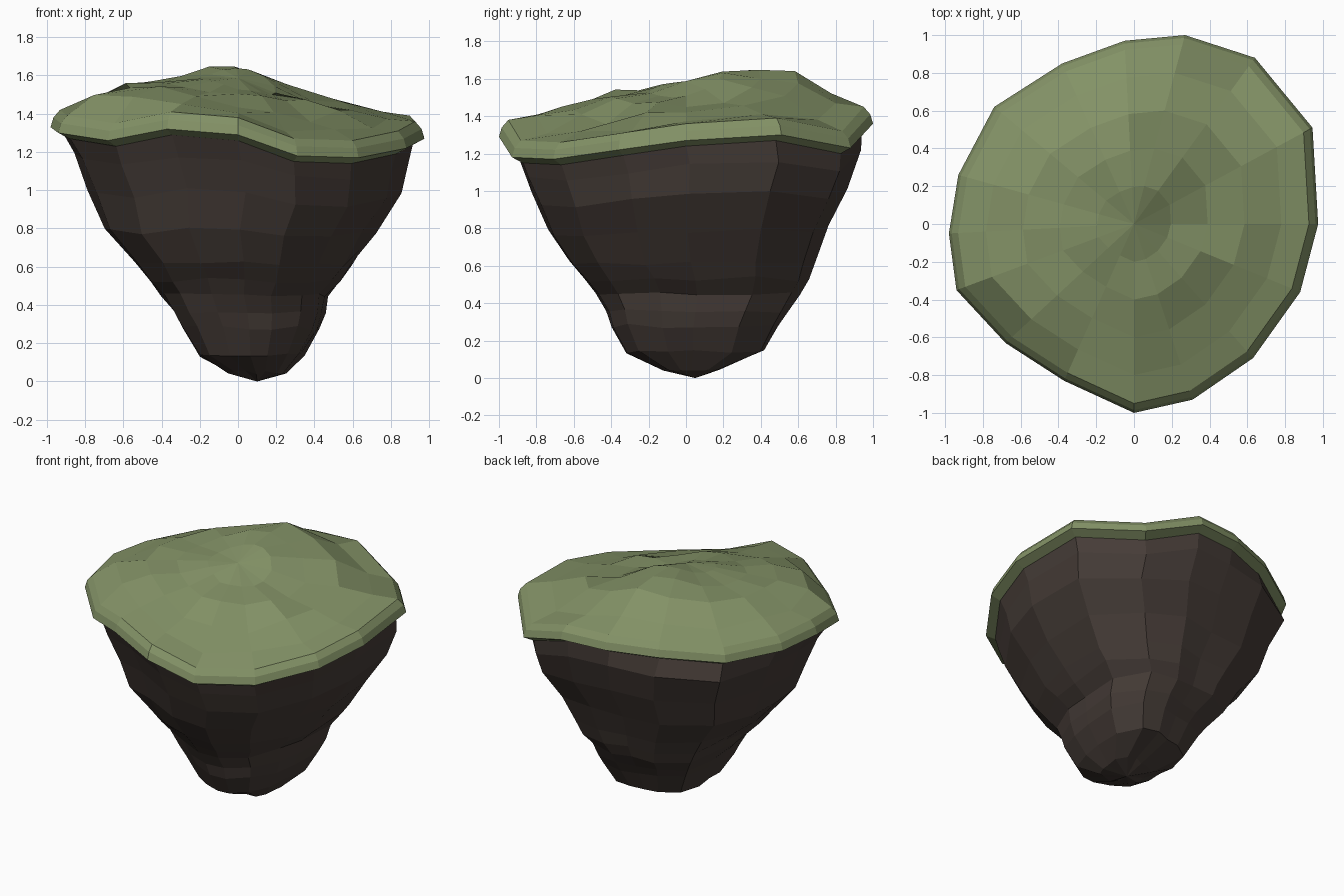
import bpy, bmesh, random
from math import atan2, sin
from mathutils import Vector

if "Cube" in bpy.data.objects:
    bpy.data.objects.remove(bpy.data.objects["Cube"])

random.seed(4)
N = 16

# Rim of the island: x, y and height of the widest edge
RIM = [(.975, 0, 1.27), (.945, .51, 1.30), (.64, .88, 1.23), (.27, 1.0, 1.36),
       (-.05, .97, 1.36), (-.38, .85, 1.35), (-.74, .62, 1.32), (-.93, .26, 1.32),
       (-.98, -.05, 1.33), (-.94, -.35, 1.30), (-.68, -.63, 1.26), (-.37, -.83, 1.32),
       (0, -1.0, 1.29), (.31, -.93, 1.18), (.63, -.71, 1.17), (.88, -.36, 1.22)]

# Hill heights on the turf
HILLS = [(-.05, 0, 1.59), (-.05, .3, 1.66), (-.05, .6, 1.65), (.22, .5, 1.57),
         (.5, .4, 1.46), (.55, 0, 1.42), (.3, -.15, 1.48), (.42, -.5, 1.35),
         (0, -.35, 1.51), (0, -.65, 1.43), (-.4, -.4, 1.55), (-.5, -.05, 1.57),
         (-.6, .25, 1.56), (-.37, .5, 1.59), (.68, .6, 1.43), (-.7, -.3, 1.53),
         (-.53, -.55, 1.52), (-.27, -.72, 1.46)]

# Rock levels: z, x min, x max, y min, y max
LEVELS = [(.05, -.05, .24, -.12, .18), (.14, -.20, .33, -.32, .40),
          (.28, -.29, .41, -.40, .48), (.36, -.34, .44, -.43, .53),
          (.45, -.40, .46, -.48, .60), (.53, -.46, .53, -.54, .64),
          (.62, -.54, .60, -.63, .68), (.78, -.70, .72, -.74, .76),
          (.97, -.78, .86, -.83, .86), (1.13, -.86, .89, -.89, .93)]


def material(name, color):
    m = bpy.data.materials.new(name)
    m.diffuse_color = (*color, 1)
    m.use_nodes = True
    m.node_tree.nodes["Principled BSDF"].inputs["Base Color"].default_value = m.diffuse_color
    return m


def lofted(name, rings, start, end, mat):
    """Stack rings of N points, closing each end with a fan to a point."""
    bm = bmesh.new()
    vs = [[bm.verts.new(p) for p in r] for r in rings]
    for a, b in zip(vs, vs[1:]):
        for i in range(N):
            j = (i + 1) % N
            bm.faces.new((a[i], a[j], b[j], b[i]))
    for ring, tip in ((vs[0], start), (vs[-1], end)):
        t = bm.verts.new(tip)
        for i in range(N):
            bm.faces.new((ring[i], ring[(i + 1) % N], t))
    bmesh.ops.recalc_face_normals(bm, faces=bm.faces)
    me = bpy.data.meshes.new(name)
    bm.to_mesh(me)
    bm.free()
    me.materials.append(mat)
    ob = bpy.data.objects.new(name, me)
    bpy.context.collection.objects.link(ob)
    return ob


def scaled_rim(s, dz):
    return [Vector((x * s, y * s, z + dz)) for x, y, z in RIM]


def turf_height(x, y):
    pts = HILLS + [tuple(p) for p in scaled_rim(.95, .09)]
    w = [1 / ((x - a) ** 2 + (y - b) ** 2 + .025) ** 2.5 for a, b, c in pts]
    return sum(k * p[2] for k, p in zip(w, pts)) / sum(w)


# Grass cap: underside lip, widest edge, upper bevel, rolling top
cap = [scaled_rim(.94, -.03), scaled_rim(1, 0), scaled_rim(.985, .05), scaled_rim(.95, .09)]
for s in (.8, .6, .4, .2):
    cap.append([Vector((x * s, y * s, turf_height(x * s, y * s))) for x, y, z in RIM])
lofted("grass_cap", cap, (0, 0, 1.22), (0, 0, turf_height(0, 0)),
       material("grass", (.23, .29, .135)))

# Rock body: squarish rings tapering to an off-centre tip, with worn grooves
GROOVE = {2: .98, 9: .98, 11: .98, 15: .98}
rock = []
for z, x0, x1, y0, y1 in LEVELS:
    ring = []
    for i, (rx, ry, rz) in enumerate(RIM):
        g = GROOVE.get(i, 1) + random.uniform(-.012, .012)
        g *= 1 + (.02 + .16 * max(0, 1 - z / .9)) * sin(2 * atan2(ry, rx)) ** 2
        if i in (5, 6) and z > .4:      # bulge at the back left
            g *= 1.07
        x = (x0 + x1) / 2 + rx / .98 * (x1 - x0) / 2 * g
        y = (y0 + y1) / 2 + ry * (y1 - y0) / 2 * g
        lift = (rz - 1.26) * (z / 1.13) ** 3 * .8 + random.uniform(-.012, .012)
        ring.append(Vector((x, y, z + lift)))
    rock.append(ring)
rock.append(scaled_rim(.94, -.02))
lofted("rock_body", rock, (.1, .05, 0), (0, 0, 1.26),
       material("rock", (.06, .045, .038)))
